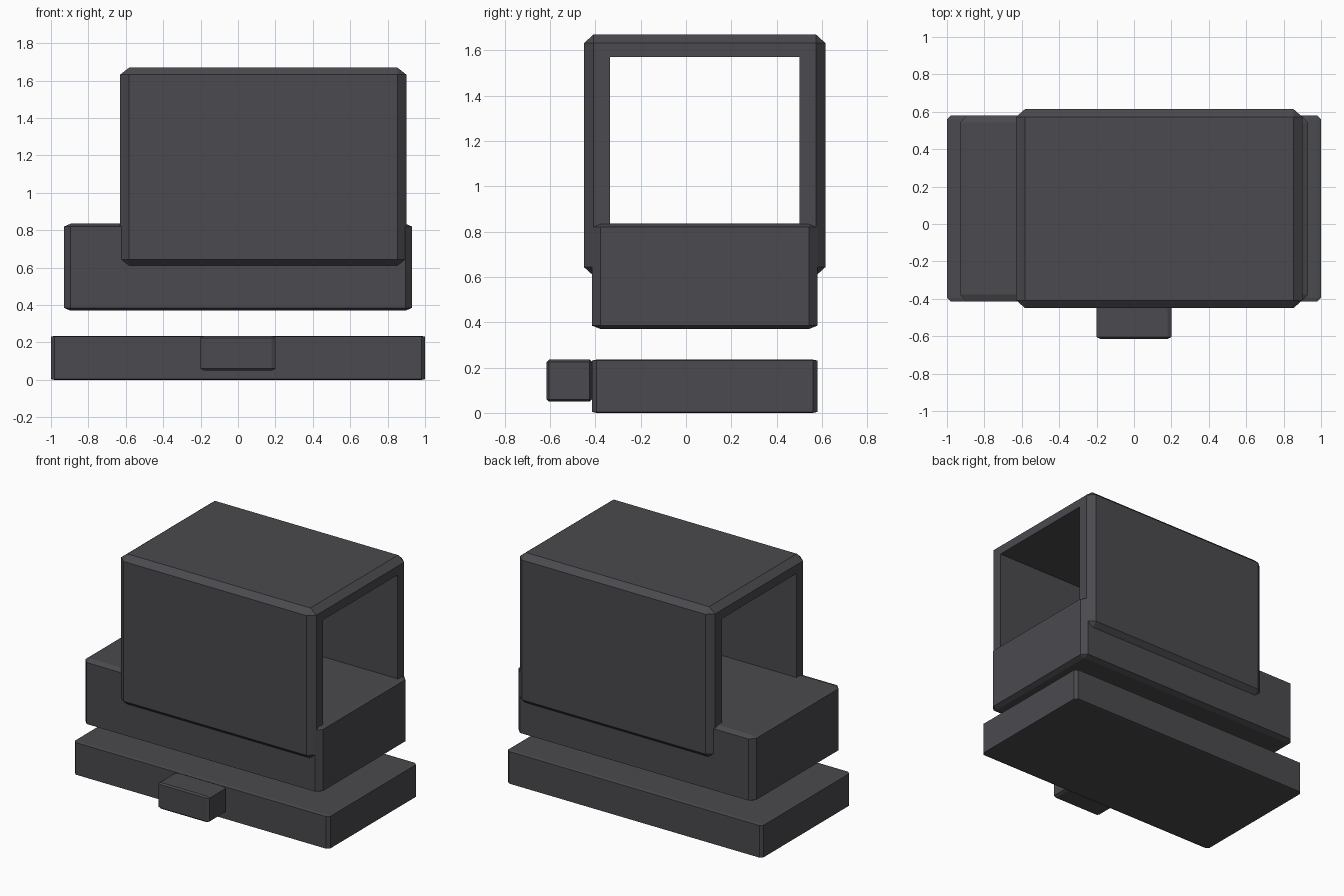
import bpy
import bmesh

# Remove the default cube only
cube = bpy.data.objects.get("Cube")
if cube:
    bpy.data.objects.remove(cube, do_unlink=True)

# Single dark grey material
COLOUR = (0.069, 0.068, 0.077, 1.0)
dark_grey = bpy.data.materials.new("dark_grey")
dark_grey.use_nodes = True
dark_grey.diffuse_color = COLOUR
bsdf = next(n for n in dark_grey.node_tree.nodes if n.type == "BSDF_PRINCIPLED")
bsdf.inputs["Base Color"].default_value = COLOUR
bsdf.inputs["Roughness"].default_value = 0.6


def chamfered_box(low, high, chamfer):
    """Box between two corners, with its own chamfer width on each axis."""
    bm = bmesh.new()
    bmesh.ops.create_cube(bm, size=2)
    bmesh.ops.bevel(bm, geom=bm.edges[:], offset=0.5, segments=1,
                    profile=0.5, affect="EDGES")
    for v in bm.verts:
        for i in range(3):
            middle = (low[i] + high[i]) / 2
            half = (high[i] - low[i]) / 2
            reach = half if abs(v.co[i]) > 0.75 else half - chamfer[i]
            v.co[i] = middle + (reach if v.co[i] > 0 else -reach)
    bm.normal_update()
    return bm


def tunnel_x(bm, low, high):
    """Open a rectangular tunnel from end to end along x."""
    ends = [f for f in bm.faces if abs(f.normal.x) > 0.99]
    bmesh.ops.inset_individual(bm, faces=ends, thickness=0.05)
    rims = []
    for f in ends:
        centre = f.calc_center_median()
        for v in f.verts:
            v.co.y = high[0] if v.co.y > centre.y else low[0]
            v.co.z = high[1] if v.co.z > centre.z else low[1]
        rims += f.edges[:]
    bmesh.ops.delete(bm, geom=ends, context="FACES_ONLY")
    bmesh.ops.bridge_loops(bm, edges=rims)
    bmesh.ops.recalc_face_normals(bm, faces=bm.faces[:])


def add_part(name, bm):
    mesh = bpy.data.meshes.new(name)
    bm.to_mesh(mesh)
    bm.free()
    mesh.materials.append(dark_grey)
    obj = bpy.data.objects.new(name, mesh)
    bpy.context.collection.objects.link(obj)
    return obj


# Floating bottom slab
add_part("base_slab", chamfered_box(
    (-1, -0.415, 0), (1, 0.58, 0.235), (0.02, 0.02, 0.004)))

# Small block on the front of the slab
add_part("front_block", chamfered_box(
    (-0.2, -0.615, 0.05), (0.2, -0.415, 0.235), (0.02, 0.01, 0.01)))

# Long body above the slab
add_part("body", chamfered_box(
    (-0.93, -0.415, 0.37), (0.93, 0.58, 0.835), (0.035, 0.038, 0.015)))

# Hollow housing sunk into the body, open at both ends
housing = chamfered_box(
    (-0.63, -0.45, 0.605), (0.9, 0.615, 1.67), (0.048, 0.042, 0.038))
tunnel_x(housing, (-0.335, 0.705), (0.5, 1.57))
add_part("open_housing", housing)
